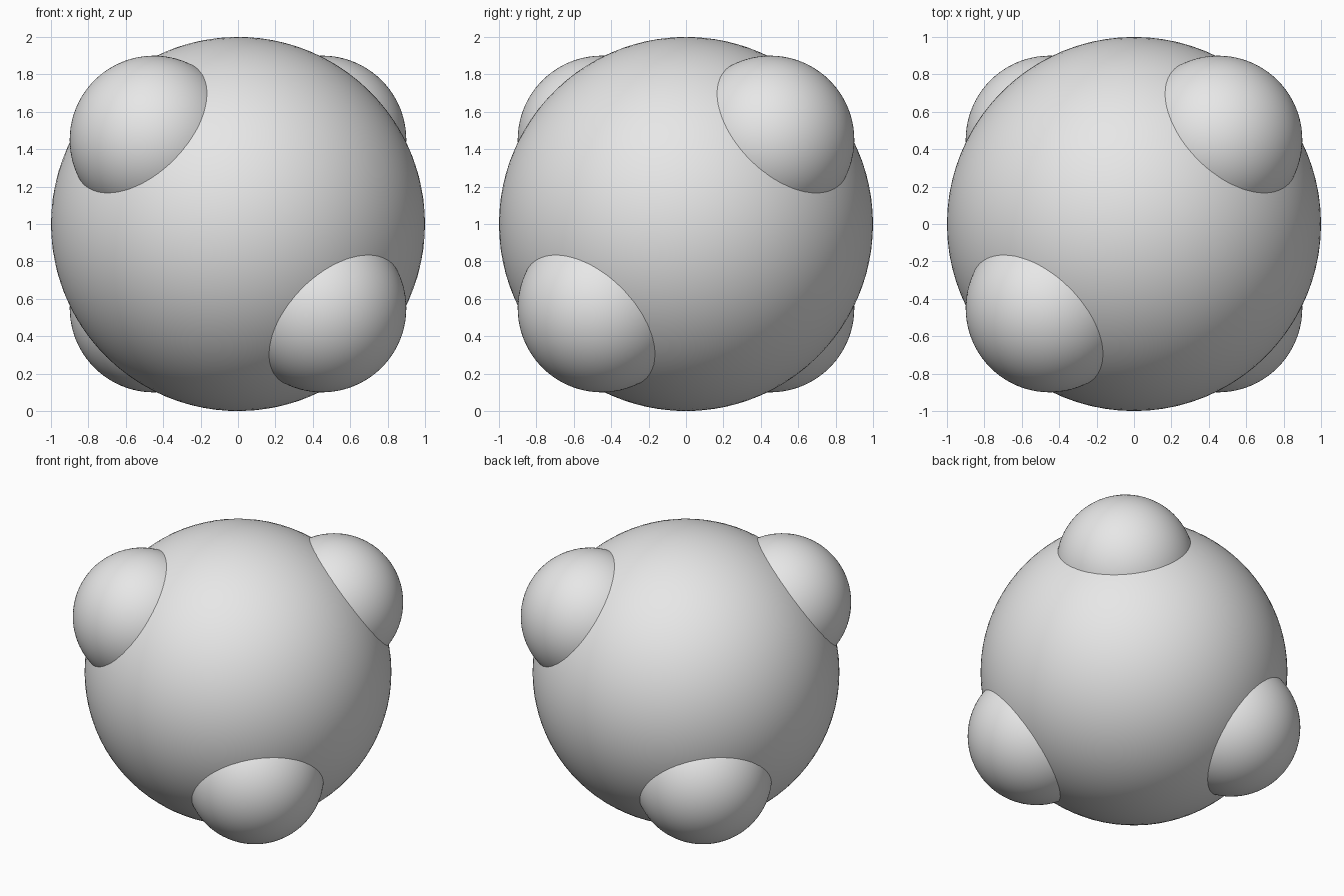
import bpy
from mathutils import Vector

cube = bpy.data.objects.get("Cube")
if cube:
    bpy.data.objects.remove(cube, do_unlink=True)

CENTRE = Vector((0, 0, 1))
BUMP_OFFSET = 0.45
BUMP_RADIUS = 0.45

# One plain grey for everything
grey = bpy.data.materials.new("light_grey")
grey.use_nodes = True
colour = (0.8, 0.8, 0.8, 1)
grey.diffuse_color = colour
grey.node_tree.nodes["Principled BSDF"].inputs["Base Color"].default_value = colour


def add_ball(name, radius, location, detail):
    bpy.ops.mesh.primitive_ico_sphere_add(
        subdivisions=detail, radius=radius, location=location)
    ball = bpy.context.object
    ball.name = name
    ball.data.materials.append(grey)
    bpy.ops.object.shade_smooth()
    return ball


# Large central ball
add_ball("main_ball", 1, CENTRE, 5)

# Four bumps at the corners of a tetrahedron
corners = {
    "back_left_upper_bump": (1, 1, 1),
    "front_right_upper_bump": (-1, -1, 1),
    "front_left_lower_bump": (1, -1, -1),
    "back_right_lower_bump": (-1, 1, -1),
}
for name, corner in corners.items():
    add_ball(name, BUMP_RADIUS, CENTRE + BUMP_OFFSET * Vector(corner), 5)
